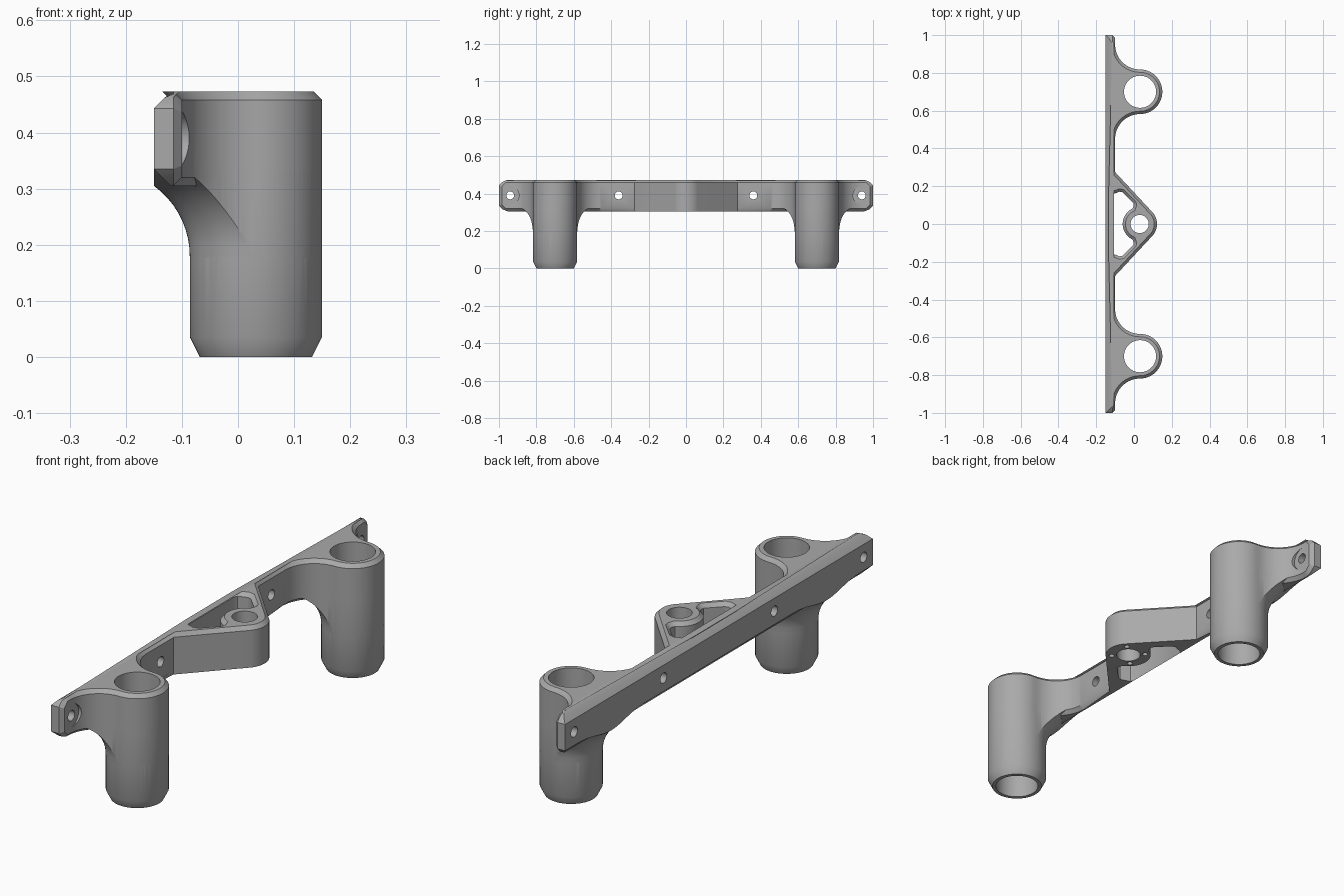
import bpy, bmesh
from math import cos, sin, radians, pi

old = bpy.data.objects.get("Cube")
if old:
    bpy.data.objects.remove(old)

BACK, FRONT, TOP, BOTTOM = -0.15, -0.10, 0.473, 0.305
TUBE_X, TUBE_Y, TUBE_R, FILLET = 0.032, 0.70, 0.118, 0.132

grey = bpy.data.materials.new("mid grey")
grey.use_nodes = True
grey.diffuse_color = (0.4, 0.4, 0.4, 1)
grey.node_tree.nodes["Principled BSDF"].inputs["Base Color"].default_value = (0.4, 0.4, 0.4, 1)


def arc(cx, cy, r, a, b, n):
    steps = [radians(a + (b - a) * i / n) for i in range(n + 1)]
    return [(cx + r * cos(t), cy + r * sin(t)) for t in steps]


def mesh_object(name, bm):
    bmesh.ops.remove_doubles(bm, verts=bm.verts, dist=0.0002)
    bmesh.ops.recalc_face_normals(bm, faces=bm.faces)
    mesh = bpy.data.meshes.new(name)
    bm.to_mesh(mesh)
    bm.free()
    mesh.materials.append(grey)
    obj = bpy.data.objects.new(name, mesh)
    bpy.context.collection.objects.link(obj)
    return obj


def prism(name, points, z0, z1):
    bm = bmesh.new()
    face = bm.faces.new([bm.verts.new((x, y, z0)) for x, y in points])
    side = bmesh.ops.extrude_face_region(bm, geom=[face])["geom"]
    moved = [v for v in side if isinstance(v, bmesh.types.BMVert)]
    bmesh.ops.translate(bm, verts=moved, vec=(0, 0, z1 - z0))
    return mesh_object(name, bm)


def lathe(name, profile, x, y, n=72):
    # closed solid turned about a vertical axis
    bm = bmesh.new()
    rings = [[bm.verts.new((x + r * cos(2 * pi * i / n), y + r * sin(2 * pi * i / n), z))
              for i in range(n)] for r, z in profile]
    for low, high in zip(rings, rings[1:]):
        for i in range(n):
            j = (i + 1) % n
            bm.faces.new((low[i], low[j], high[j], high[i]))
    bm.faces.new(rings[0][::-1])
    bm.faces.new(rings[-1])
    return mesh_object(name, bm)


def x_rod(name, r, x0, x1, y, z):
    # cylinder lying along x
    rod = lathe(name, [(r, x0), (r, x1)], 0, 0, 32)
    for v in rod.data.vertices:
        a, b, c = v.co
        v.co = (c, y + a, z + b)
    rod.data.flip_normals()
    bm = bmesh.new()
    bm.from_mesh(rod.data)
    bmesh.ops.recalc_face_normals(bm, faces=bm.faces)
    bm.to_mesh(rod.data)
    bm.free()
    return rod


def combine(target, tool, operation):
    mod = target.modifiers.new("combine", "BOOLEAN")
    mod.operation, mod.solver, mod.object = operation, "EXACT", tool
    bpy.context.view_layer.objects.active = target
    bpy.ops.object.modifier_apply(modifier=mod.name)
    bpy.data.objects.remove(tool)


# Plan outline: nose, back plate and filleted tube collars
half = arc(0.03, 0, 0.092, 0, 43, 10) + [(FRONT, 0.275)]
half += arc(TUBE_X, 0.45, FILLET, 180, 90, 16)
half += arc(TUBE_X, TUBE_Y, TUBE_R, -90, 90, 36)[1:]
half += arc(TUBE_X, 0.95, FILLET, 270, 180, 16)[1:]
half += [(FRONT, 1), (BACK, 1)]
outline = half + [(x, -y) for x, y in reversed(half[1:])]
bracket = prism("mounting_bracket", outline, BOTTOM, TOP)

# Open pocket behind the central boss
upper = [(-0.12, 0.145), (-0.113, 0.158), (-0.075, 0.171), (-0.06, 0.168),
         (-0.003, 0.11), (-0.002, 0.098)]
pocket_points = upper + arc(0.03, 0, 0.09, 115, 245, 24) + [(x, -y) for x, y in reversed(upper)]
combine(bracket, prism("pocket_cutter", pocket_points, 0.2, 0.6), "DIFFERENCE")

# Clipped plate ends, then chamfered rims
bm = bmesh.new()
bm.from_mesh(bracket.data)
ends = [e for e in bm.edges if all(abs(v.co.y) > 0.999 for v in e.verts)
        and abs(e.verts[0].co.z - e.verts[1].co.z) < 0.001]
bmesh.ops.bevel(bm, geom=ends, offset=0.03, segments=1, affect="EDGES")
rims = []
for e in bm.edges:
    a, b = (v.co for v in e.verts)
    mid = (a + b) / 2
    upright = abs(a.z - b.z) > 0.1
    if len(e.link_faces) != 2 or min(a.x, b.x) < BACK + 0.001 or e.calc_face_angle(0) < 0.4:
        continue
    if (upright and abs(mid.y) < 0.99) or (mid.z < 0.32 and abs(mid.y) < 0.275):
        continue
    rims.append(e)
bmesh.ops.bevel(bm, geom=rims, offset=0.015, segments=1, affect="EDGES")
bm.to_mesh(bracket.data)
bm.free()

for side in (-1, 1):
    # Tube shaft with chamfered foot
    shaft = lathe("tube_shaft", [(0.1, 0), (TUBE_R - 0.0004, 0.035), (TUBE_R - 0.0004, 0.44)],
                  TUBE_X, side * TUBE_Y)
    # Flare under the collar, trimmed to the plan outline
    curve = [(TUBE_R + 0.154 * (1 - cos(radians(a))), 0.18 + 0.154 * sin(radians(a)))
             for a in range(0, 91, 6)]
    flare = lathe("collar_flare", [(0.11, 0.15), (0.1165, 0.17)] + curve + [(0.272, 0.36)],
                  TUBE_X, side * TUBE_Y)
    combine(flare, prism("flare_trim", outline, 0.1, 0.345), "INTERSECT")
    combine(bracket, flare, "UNION")
    combine(bracket, shaft, "UNION")
    # Bore through the tube
    combine(bracket, lathe("bore_cutter", [(0.085, -0.1), (0.085, 0.6)],
                           TUBE_X, side * TUBE_Y), "DIFFERENCE")
    # Screw holes and seat for the outer screw head
    for y in (0.36, 0.94):
        combine(bracket, x_rod("screw_hole_cutter", 0.021, -0.3, 0, side * y, 0.39), "DIFFERENCE")
    combine(bracket, x_rod("screw_seat_cutter", 0.047, FRONT + 0.0005, 0.02, side * 0.94, 0.39),
            "DIFFERENCE")

# Centre hole and small sockets beneath the boss
combine(bracket, lathe("centre_hole_cutter", [(0.048, 0.2), (0.048, 0.6)], 0.03, 0, 48), "DIFFERENCE")
for px, py in arc(0.03, 0, 0.068, 45, 315, 3):
    combine(bracket, lathe("socket_cutter", [(0.011, 0.2), (0.011, 0.34)], px, py, 16), "DIFFERENCE")

bpy.ops.object.select_all(action="DESELECT")
bracket.select_set(True)
bpy.context.view_layer.objects.active = bracket
bpy.ops.object.shade_smooth_by_angle(angle=radians(30))
